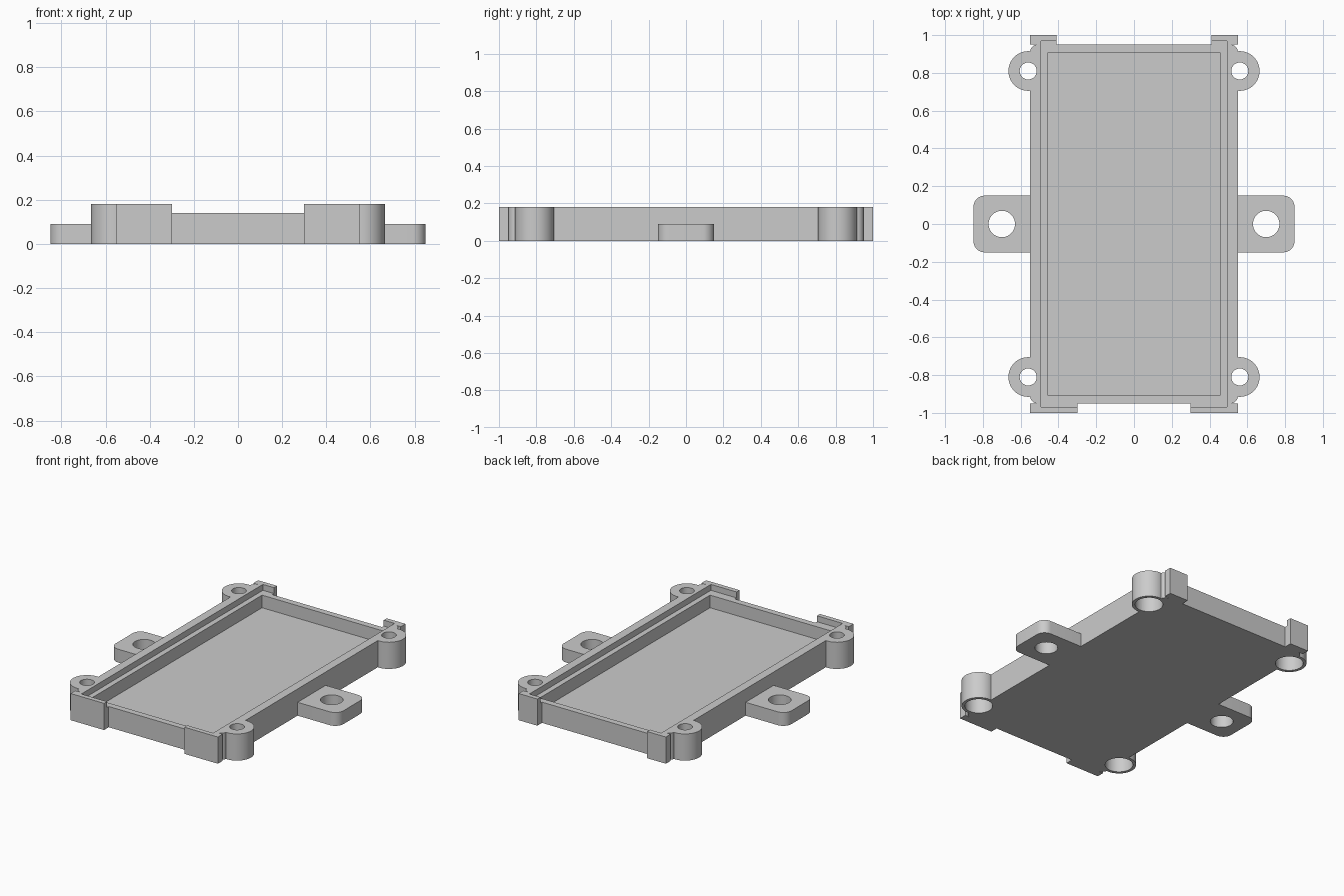
import bpy, bmesh, math

cube = bpy.data.objects.get("Cube")
if cube:
    bpy.data.objects.remove(cube, do_unlink=True)

GREY = (0.6, 0.6, 0.6, 1)
mat = bpy.data.materials.new("light grey plastic")
mat.use_nodes = True
mat.diffuse_color = GREY
mat.node_tree.nodes["Principled BSDF"].inputs["Base Color"].default_value = GREY

HEIGHT = 0.18
LEDGE = 0.14
SIDES = ((-1, -1), (1, -1), (-1, 1), (1, 1))


def prism(name, outline, z0, z1):
    """Extrude a closed outline from z0 to z1."""
    bm = bmesh.new()
    base = bm.faces.new([bm.verts.new((x, y, z0)) for x, y in outline])
    top = bmesh.ops.extrude_face_region(bm, geom=[base])["geom"]
    verts = [v for v in top if isinstance(v, bmesh.types.BMVert)]
    bmesh.ops.translate(bm, verts=verts, vec=(0, 0, z1 - z0))
    bmesh.ops.recalc_face_normals(bm, faces=bm.faces)
    mesh = bpy.data.meshes.new(name)
    bm.to_mesh(mesh)
    bm.free()
    mesh.materials.append(mat)
    obj = bpy.data.objects.new(name, mesh)
    bpy.context.collection.objects.link(obj)
    return obj


def arc(cx, cy, r, start, sweep, n):
    return [(cx + r * math.cos(start + sweep * i / n),
             cy + r * math.sin(start + sweep * i / n)) for i in range(n + 1)]


def box(name, cx, cy, hx, hy, z0, z1, r=0):
    """Block with half sizes hx, hy and optional rounded upright edges."""
    if r == 0:
        pts = [(cx + sx * hx, cy + sy * hy)
               for sx, sy in ((-1, -1), (1, -1), (1, 1), (-1, 1))]
    else:
        pts = []
        for k, (sx, sy) in enumerate(((1, 1), (-1, 1), (-1, -1), (1, -1))):
            pts += arc(cx + sx * (hx - r), cy + sy * (hy - r), r,
                       k * math.pi / 2, math.pi / 2, 10)
    return prism(name, pts, z0, z1)


def cylinder(name, cx, cy, r, z0, z1):
    return prism(name, arc(cx, cy, r, 0, math.tau, 48)[:-1], z0, z1)


def combine(target, tool, operation):
    mod = target.modifiers.new(operation.lower(), "BOOLEAN")
    mod.operation = operation
    mod.solver = "EXACT"
    mod.object = tool
    bpy.context.view_layer.objects.active = target
    bpy.ops.object.modifier_apply(modifier=mod.name)
    bpy.data.objects.remove(tool, do_unlink=True)


# Main tray body
tray = box("tray", 0, 0, 0.55, 0.95, 0, HEIGHT, 0.04)

# Corner end blocks: wide at the front, narrow at the back
for sx, sy in SIDES:
    inner = 0.30 if sy < 0 else 0.41
    combine(tray, box("end_block", sx * (inner + 0.55) / 2, sy * 0.975,
                      (0.55 - inner) / 2, 0.025, 0, HEIGHT), "UNION")

# Corner screw bosses
for sx, sy in SIDES:
    combine(tray, cylinder("screw_boss", sx * 0.56, sy * 0.81, 0.105, 0, HEIGHT), "UNION")

# Side mounting tabs
for sx in (-1, 1):
    combine(tray, box("mounting_tab", sx * 0.66, 0, 0.19, 0.15, 0, 0.09, 0.06), "UNION")

# Stepped ledge and deep pocket
combine(tray, box("ledge_cutter", 0, 0, 0.492, 0.968, LEDGE, 0.4), "DIFFERENCE")
combine(tray, box("pocket_cutter", 0, 0, 0.456, 0.908, 0.055, 0.4), "DIFFERENCE")

# Screw holes with wide recesses underneath
for sx, sy in SIDES:
    x, y = sx * 0.56, sy * 0.81
    combine(tray, cylinder("screw_hole", x, y, 0.045, -0.1, 0.4), "DIFFERENCE")
    combine(tray, cylinder("screw_recess", x, y, 0.085, -0.1, 0.13), "DIFFERENCE")

# Tab holes
for sx in (-1, 1):
    combine(tray, cylinder("tab_hole", sx * 0.70, 0, 0.07, -0.1, 0.4), "DIFFERENCE")

# Smooth the round walls, keep the edges crisp
bpy.ops.object.select_all(action="DESELECT")
tray.select_set(True)
bpy.context.view_layer.objects.active = tray
bpy.ops.object.shade_smooth_by_angle(angle=math.radians(30))
